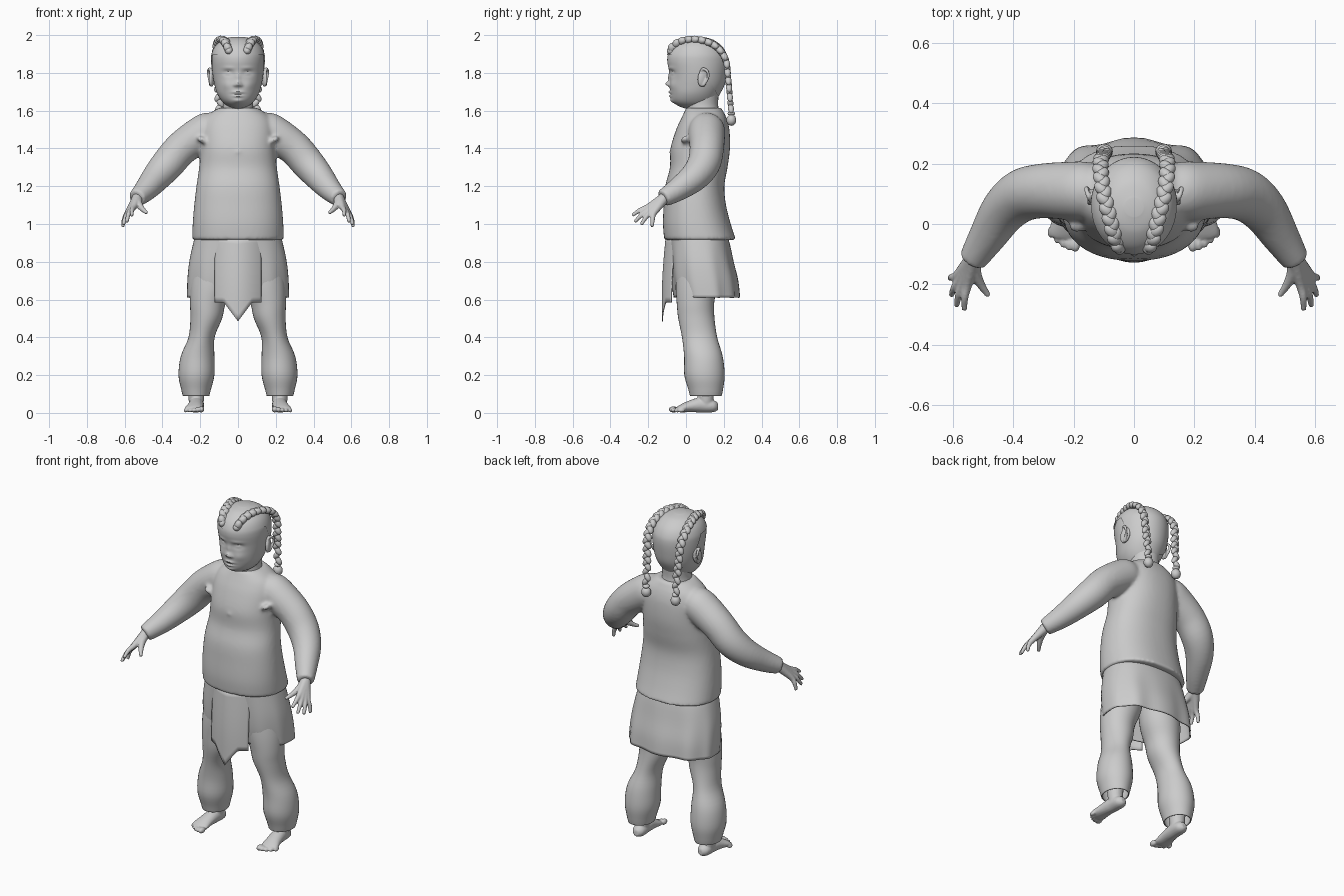
import bpy, bmesh, math
from mathutils import Vector, Matrix

if "Cube" in bpy.data.objects:
    bpy.data.objects.remove(bpy.data.objects["Cube"], do_unlink=True)

grey = bpy.data.materials.new("plain_grey")
grey.use_nodes = True
grey.diffuse_color = (0.6, 0.6, 0.6, 1)
grey.node_tree.nodes["Principled BSDF"].inputs["Base Color"].default_value = (0.6, 0.6, 0.6, 1)


def spline(pts, n):
    """Smooth curve through tuples of any length."""
    out = []
    for i in range(len(pts) - 1):
        a, b, c, d = pts[max(i - 1, 0)], pts[i], pts[i + 1], pts[min(i + 2, len(pts) - 1)]
        for k in range(n):
            t = k / n
            out.append(tuple(q + 0.5 * t * (r - p + t * (2 * p - 5 * q + 4 * r - s + t * (3 * (q - r) + s - p)))
                             for p, q, r, s in zip(a, b, c, d)))
    return out + [pts[-1]]


def loft(bm, pts, sides=24, n=4, flat=False, power=1.0, caps=(True, True)):
    """Skin rings (x, y, z, rx, ry), level or turned along the path."""
    rings, path = [], spline(pts, n)
    for i, (x, y, z, rx, ry) in enumerate(path):
        u, v = Vector((1, 0, 0)), Vector((0, 1, 0))
        if not flat:
            p, q = path[max(i - 1, 0)], path[min(i + 1, len(path) - 1)]
            t = (Vector(q[:3]) - Vector(p[:3])).normalized()
            u = (u - t * u.dot(t)).normalized()
            v = t.cross(u)
        ring = []
        for k in range(sides):
            a = math.tau * k / sides
            c, s = math.cos(a), math.sin(a)
            c, s = math.copysign(abs(c) ** power, c), math.copysign(abs(s) ** power, s)
            ring.append(bm.verts.new(Vector((x, y, z)) + u * rx * c + v * ry * s))
        rings.append(ring)
    for r, q in zip(rings, rings[1:]):
        for k in range(sides):
            bm.faces.new((r[k], r[k - 1], q[k - 1], q[k]))
    if caps[0]:
        bm.faces.new(rings[0])
    if caps[1]:
        bm.faces.new(rings[-1])
    return rings


def tube(bm, pts, sides=12, n=4):
    loft(bm, [(x, y, z, r, r) for x, y, z, r in pts], sides, n)


def body(rows):
    """Rows (z, half width, front y, back y) to ring tuples."""
    return [(0, (f + b) / 2, z, w, (b - f) / 2) for z, w, f, b in rows]


def ball(bm, pos, size, turn=Matrix()):
    m = Matrix.Translation(pos) @ turn @ Matrix.Diagonal((*size, 1))
    return bmesh.ops.create_uvsphere(bm, u_segments=16, v_segments=10, radius=1, matrix=m)["verts"]


def finish(name, bm, voxel=0, smooth=0, thick=0, mirror=False):
    bmesh.ops.recalc_face_normals(bm, faces=bm.faces)
    me = bpy.data.meshes.new(name)
    bm.to_mesh(me)
    bm.free()
    me.materials.append(grey)
    ob = bpy.data.objects.new(name, me)
    bpy.context.collection.objects.link(ob)
    bpy.ops.object.select_all(action='DESELECT')
    ob.select_set(True)
    bpy.context.view_layer.objects.active = ob
    bpy.ops.object.shade_smooth_by_angle(angle=math.radians(50))
    if voxel:
        m = ob.modifiers.new("merge", 'REMESH')
        m.mode, m.voxel_size, m.use_smooth_shade = 'VOXEL', voxel, True
    if smooth:
        m = ob.modifiers.new("soften", 'SMOOTH')
        m.factor, m.iterations = 0.5, smooth
    if thick:
        m = ob.modifiers.new("cloth", 'SOLIDIFY')
        m.thickness = thick
    if mirror:
        m = ob.modifiers.new("both_sides", 'MIRROR')
        m.use_clip = False
        m.use_mirror_merge = False
    return ob


# Head: profile rings with soft bumps for the face (x, z, width, height, push in y)
HEAD = body([(1.61, .02, .0, .08), (1.625, .055, -.04, .12), (1.65, .085, -.072, .15), (1.69, .11, -.083, .175),
             (1.74, .125, -.085, .2), (1.80, .135, -.088, .212), (1.86, .139, -.099, .217), (1.90, .135, -.094, .21),
             (1.94, .116, -.07, .185), (1.972, .078, -.025, .14), (1.986, .03, .025, .085)])
FACE = [(0, 1.742, .015, .014, -.023), (0, 1.775, .011, .022, -.008), (.017, 1.735, .008, .007, -.009),
        (.052, 1.8, .024, .014, .013), (.052, 1.797, .015, .007, -.010), (.05, 1.826, .03, .008, -.004),
        (.06, 1.735, .03, .025, -.007), (0, 1.698, .024, .006, -.010), (0, 1.677, .019, .006, -.011),
        (0, 1.687, .028, .0035, .005), (0, 1.652, .025, .012, -.008)]


def head_mesh():
    bm = bmesh.new()
    loft(bm, HEAD, 96, 9, flat=True)
    for v in bm.verts:
        if v.co.y < 0.02:
            x, z = abs(v.co.x), v.co.z
            v.co.y += sum(d * math.exp(-((x - cx) / w) ** 2 - ((z - cz) / h) ** 2) for cx, cz, w, h, d in FACE)
    bmesh.ops.recalc_face_normals(bm, faces=bm.faces)
    return bm


finish("head", head_mesh())

# Hair cap: skin over the crown and nape, trimmed along two lines
bm = head_mesh()
bm.normal_update()
for v, nrm in [(v, v.normal.copy()) for v in bm.verts]:
    v.co += nrm * 0.005
cuts = [(Vector((0, 0, 1.895)), Vector((0, 0, 1))), (Vector((0, .06, 1.895)), Vector((0, .26, .13)).normalized())]
for co, no in cuts:
    bmesh.ops.bisect_plane(bm, geom=bm.verts[:] + bm.edges[:] + bm.faces[:], plane_co=co, plane_no=no)
bare = [f for f in bm.faces if all((f.calc_center_median() - co).dot(no) < 0 for co, no in cuts)]
bmesh.ops.delete(bm, geom=bare, context='FACES')
finish("hair_cap", bm)

# Ears with a hollow on the outer side
bm = bmesh.new()
tilt = Matrix.Rotation(math.radians(22), 4, 'Z') @ Matrix.Rotation(math.radians(-12), 4, 'X')
ball(bm, (.138, .09, 1.775), (.014, .03, .05), tilt)
tube(bm, [(.144, .075, 1.80, .006), (.15, .09, 1.822, .008), (.158, .115, 1.805, .008),
          (.153, .115, 1.77, .007), (.143, .09, 1.732, .009)], 8)
finish("ears", bm, voxel=.004, smooth=4, mirror=True)

# Neck and collar
bm = bmesh.new()
loft(bm, body([(1.54, .1, -.02, .19), (1.6, .085, .0, .175), (1.64, .08, .0, .17), (1.7, .085, .0, .175)]), flat=True)
finish("neck", bm)

# Braids: overlapping twisted beads along a path, with a round tie
bm = bmesh.new()
braid = spline([(.05, -.078, 1.922), (.066, -.035, 1.962), (.082, .03, 1.976), (.1, .1, 1.968), (.11, .165, 1.935),
                (.11, .21, 1.87), (.105, .222, 1.78), (.1, .23, 1.7), (.098, .24, 1.59)], 4)
for i, p in enumerate(braid[:-1]):
    t = (Vector(braid[i + 1]) - Vector(p)).normalized()
    side = t.cross(Vector((0, .6, .8))).normalized() if abs(t.z) < .9 else Vector((1, 0, 0))
    flip = 1 if i % 2 else -1
    thick = .024 - .007 * i / len(braid)
    turn = (t + side * flip * .7).to_track_quat('Z', 'X').to_matrix().to_4x4()
    ball(bm, Vector(p) + side * flip * .005, (thick * .9, thick * .9, .028), turn)
ball(bm, (.098, .24, 1.55), (.028, .026, .03))
ball(bm, (.098, .24, 1.585), (.02, .02, .012))
finish("braids", bm, mirror=True)

# Shirt: torso and sleeves merged into one soft surface
bm = bmesh.new()
loft(bm, body([(.915, .243, -.115, .265), (1.0, .24, -.122, .237), (1.1, .232, -.118, .212), (1.2, .22, -.11, .203),
               (1.3, .206, -.085, .22), (1.4, .198, -.082, .233), (1.5, .195, -.052, .23), (1.56, .175, -.025, .215),
               (1.595, .135, -.008, .198), (1.615, .1, .0, .188)]), 48, 4, flat=True, power=.88)
for s in (1, -1):
    tube(bm, [(s * x, y, z, r) for x, y, z, r in
              [(.1, .11, 1.52, .07), (.15, .11, 1.5, .095), (.21, .11, 1.465, .097), (.3, .11, 1.4, .091),
               (.37, .095, 1.32, .088), (.43, .045, 1.25, .078), (.485, -.04, 1.185, .063), (.537, -.122, 1.135, .047)]], 24)
    ball(bm, (s * .19, -.005, 1.445), (.03, .025, .016), Matrix.Rotation(s * -.5, 4, 'Y'))
ball(bm, (0, -.078, 1.38), (.022, .012, .012))
finish("shirt", bm, voxel=.0095, smooth=8)

# Hands: fingers fan out from the wrist and merge into a palm
bm = bmesh.new()
wrist = Vector((.532, -.115, 1.138))
digits = [((.553, -.205, 1.088), (.562, -.285, 1.045)), ((.566, -.198, 1.076), (.588, -.272, 1.01)),
          ((.578, -.187, 1.064), (.606, -.237, .997)), ((.588, -.173, 1.053), (.61, -.18, .985))]
for knuckle, tip in digits:
    k, e = Vector(knuckle), Vector(tip)
    m = k.lerp(e, .5) + Vector((.004, 0, .006))
    tube(bm, [(*wrist, .03), (*wrist.lerp(k, .5), .022), (*k, .016), (*m, .0125), (*e, .009)])
tube(bm, [(*wrist, .025), (.525, -.165, 1.105, .02), (.505, -.205, 1.078, .014), (.482, -.238, 1.058, .009)])
finish("hands", bm, voxel=.005, smooth=3, mirror=True)

# Skirt: open hem, slightly flat front
bm = bmesh.new()
rings = loft(bm, body([(.95, .22, -.09, .2), (.92, .232, -.088, .225), (.8, .258, -.083, .25),
                       (.7, .268, -.075, .272), (.61, .27, -.058, .28)]), 72, 4, flat=True, power=.85, caps=(True, False))
for ring in rings:
    for i, v in enumerate(ring):
        fold = (.92 - v.co.z) * .022 * math.sin(9 * math.tau * i / 72)
        v.co.x *= 1 + fold
        v.co.y += fold
finish("skirt", bm, thick=.006)

# Front flap: pointed panel that wraps around the belly
bm = bmesh.new()
cols, rows = 24, 12
grid = []
for j in range(rows + 1):
    row = []
    for i in range(cols + 1):
        x = -.125 + .25 * i / cols
        hem = .585 - max(0, 1 - abs(x) / .075) * .1
        z = .93 + (hem - .93) * j / rows
        y = -.108 - .02 * math.sin(min(1, (.93 - z) / .33) * math.pi / 2) + 3.2 * x * x
        row.append(bm.verts.new((x, y, z)))
    grid.append(row)
for a, b in zip(grid, grid[1:]):
    for i in range(cols):
        bm.faces.new((a[i], a[i + 1], b[i + 1], b[i]))
finish("front_flap", bm, thick=.006)

# Trouser legs with open cuffs
bm = bmesh.new()
loft(bm, [(.12, .06, .82, .115, .11), (.14, .055, .68, .112, .11), (.16, .05, .58, .094, .099), (.168, .055, .5, .084, .096),
          (.193, .072, .4, .069, .093), (.214, .092, .3, .089, .102), (.22, .098, .2, .095, .107),
          (.222, .104, .125, .079, .092), (.222, .105, .09, .07, .084)], 32, 4, flat=True, caps=(True, False))
finish("trouser_legs", bm, thick=.006, mirror=True)

# Feet with toes, merged into one surface
bm = bmesh.new()
loft(bm, [(.216, .17, .035, .014, .018), (.217, .145, .035, .036, .032), (.22, .08, .042, .04, .04),
          (.226, .02, .034, .043, .031), (.232, -.025, .023, .05, .021), (.234, -.045, .017, .046, .014)], 20)
tube(bm, [(.22, .105, .03, .035), (.221, .105, .08, .042), (.222, .1, .2, .05)], 20)
for i in range(5):
    f = i / 4
    r = .0165 - .0055 * min(1, f * 1.6)
    ball(bm, (.194 + .082 * f, -.067 + .04 * f * f, .002 + r), (r * .95, .026 - .006 * f, r))
finish("feet", bm, voxel=.005, smooth=3, mirror=True)
